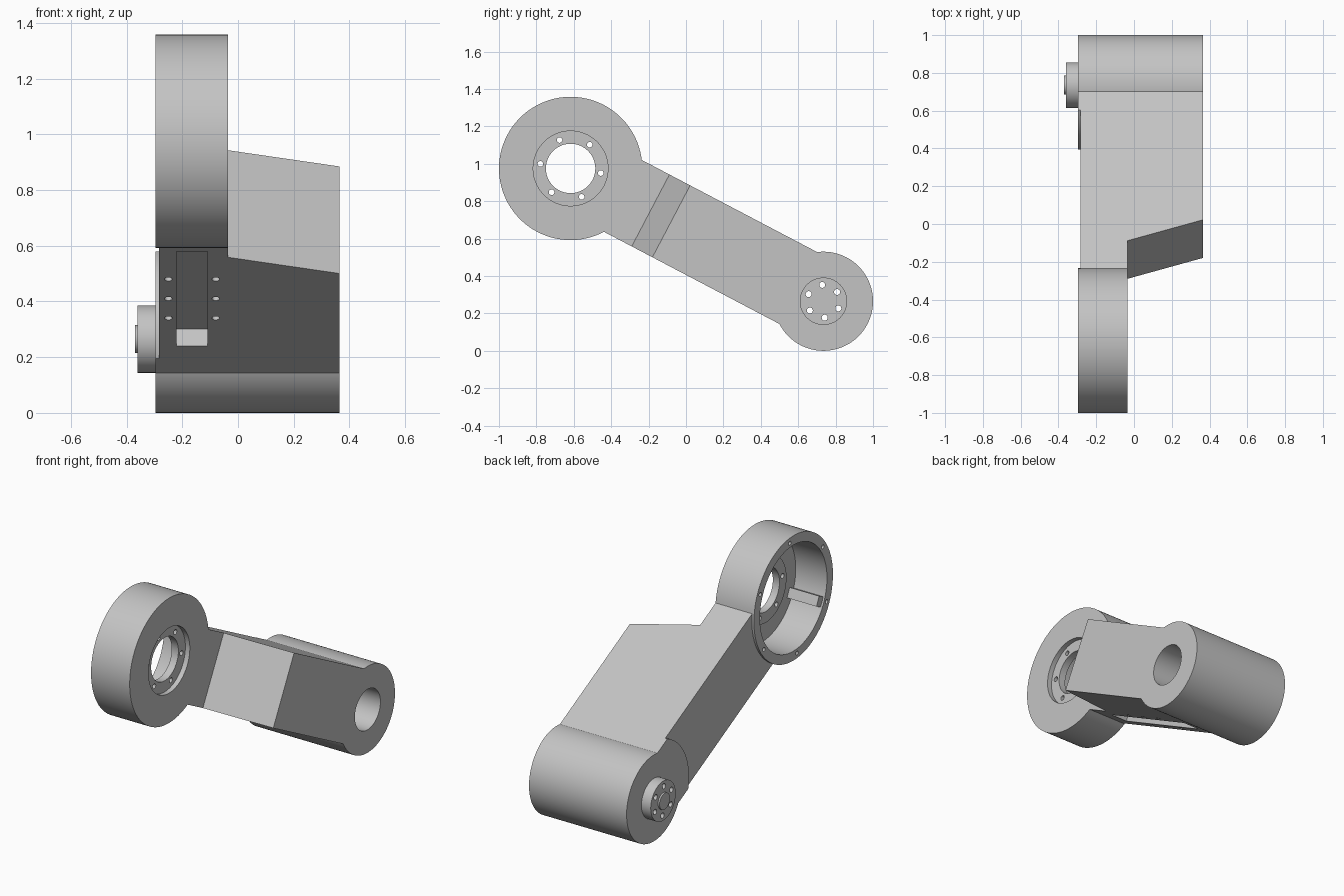
import bpy, bmesh, math
from mathutils import Matrix, Vector

cube = bpy.data.objects.get("Cube")
if cube:
    bpy.data.objects.remove(cube, do_unlink=True)

# Arm frame: u runs hub -> pivot, v is across the arm, w is world x
HUB = Vector((0, -0.617, 0.975))
PIVOT = Vector((0, 0.735, 0.265))
LENGTH = (PIVOT - HUB).length
U = (PIVOT - HUB).normalized()
W = Vector((1, 0, 0))
V = W.cross(U)
FRAME = Matrix.Translation(HUB) @ Matrix((U, V, W)).transposed().to_4x4()
HALF = 0.217          # half height of the arm
LEFT, RIGHT = -0.297, 0.365
INNER = -0.035        # inner face of the hub

metal = bpy.data.materials.new("light grey metal")
metal.use_nodes = True
GREY = (0.55, 0.55, 0.55, 1)
metal.diffuse_color = GREY
metal.node_tree.nodes["Principled BSDF"].inputs["Base Color"].default_value = GREY


def make(name, bm):
    bmesh.ops.recalc_face_normals(bm, faces=bm.faces)
    mesh = bpy.data.meshes.new(name)
    bm.to_mesh(mesh)
    bm.free()
    mesh.materials.append(metal)
    obj = bpy.data.objects.new(name, mesh)
    bpy.context.collection.objects.link(obj)
    return obj


def disc(name, radius, w0, w1, u=0, v=0, sides=96):
    """Cylinder along w."""
    bm = bmesh.new()
    bmesh.ops.create_cone(bm, cap_ends=True, segments=sides, radius1=radius,
                          radius2=radius, depth=w1 - w0,
                          matrix=Matrix.Translation((u, v, (w0 + w1) / 2)))
    return make(name, bm)


def box(name, lo, hi, turn=0):
    bm = bmesh.new()
    lo, hi = Vector(lo), Vector(hi)
    bmesh.ops.create_cube(bm, size=1, matrix=Matrix.Rotation(turn, 4, "Z")
                          @ Matrix.Translation((lo + hi) / 2)
                          @ Matrix.Diagonal((hi - lo).to_4d()))
    return make(name, bm)


def prism(name, profile):
    """Extrude a (u, w) outline through the arm height."""
    bm = bmesh.new()
    face = bm.faces.new([bm.verts.new((u, -HALF, w)) for u, w in profile])
    side = bmesh.ops.extrude_face_region(bm, geom=[face])["geom"]
    bmesh.ops.translate(bm, vec=(0, 2 * HALF, 0),
                        verts=[g for g in side if isinstance(g, bmesh.types.BMVert)])
    return make(name, bm)


def combine(target, tool, operation):
    tool.hide_render = True
    mod = target.modifiers.new("bool", "BOOLEAN")
    mod.operation, mod.solver, mod.object = operation, "EXACT", tool
    bpy.context.view_layer.objects.active = target
    bpy.ops.object.modifier_apply(modifier=mod.name)
    bpy.data.objects.remove(tool, do_unlink=True)


def bolt_circle(target, u, radius, start, hole, w0, w1):
    for i in range(6):
        a = math.radians(start + 60 * i)
        combine(target, disc("bolt_hole", hole, w0, w1, u + radius * math.cos(a),
                             radius * math.sin(a), 20), "DIFFERENCE")


# Arm beam with the slanted shoulder where it widens
body = prism("arm_link", [(0.1, -0.283), (LENGTH, -0.283), (LENGTH, RIGHT),
                          (0.608, RIGHT), (0.483, INNER), (0.1, INNER)])

# Raised round pad on the side of the arm
pad = disc("pad", 0.34, LEFT, -0.2, LENGTH)
combine(pad, box("pad_limit", (0.5, -HALF, -1), (LENGTH, HALF, 1)), "INTERSECT")
combine(body, pad, "UNION")

# Hub and pivot barrel
combine(body, disc("hub", 0.383, LEFT, INNER), "UNION")
combine(body, disc("barrel", 0.265, LEFT, RIGHT, LENGTH), "UNION")

# Hub cavity with its flange and stop rib
combine(body, disc("cavity", 0.325, -0.5, -0.085), "DIFFERENCE")
combine(body, disc("flange", 0.2, -0.11, -0.075), "UNION")
combine(body, box("rib", (0.28, -0.03, -0.285), (0.35, 0.03, -0.075),
                  math.radians(233)), "UNION")
combine(body, disc("recess", 0.2, -0.065, 0.05), "DIFFERENCE")
combine(body, disc("hub_bore", 0.132, -0.5, 0.1), "DIFFERENCE")
bolt_circle(body, 0, 0.163, 79, 0.015, -0.25, 0.05)
bolt_circle(body, 0, 0.352, 52, 0.012, -0.35, -0.25)

# Output boss and nub, blind bore and bolt holes at the pivot
combine(body, disc("boss", 0.121, -0.36, -0.28, LENGTH), "UNION")
combine(body, disc("nub", 0.05, -0.37, -0.34, LENGTH), "UNION")
combine(body, disc("pivot_bore", 0.124, -0.25, 0.5, LENGTH), "DIFFERENCE")
bolt_circle(body, LENGTH, 0.088, 2, 0.016, -0.45, -0.2)

# Cable slot and screw holes on the underside
combine(body, box("slot", (0.436, -0.3, -0.22), (1.168, -HALF + 0.07, -0.11)), "DIFFERENCE")
for u in (0.652, 0.802, 0.952):
    for w in (-0.25, -0.08):
        hole = disc("screw_hole", 0.014, -0.05, 0.05, sides=20)
        hole.data.transform(Matrix.Translation((u, -HALF, w))
                            @ Matrix.Rotation(math.pi / 2, 4, "X"))
        combine(body, hole, "DIFFERENCE")

# Stand the link in place and shade it
body.data.transform(FRAME)
bpy.ops.object.select_all(action="DESELECT")
body.select_set(True)
bpy.context.view_layer.objects.active = body
bpy.ops.object.shade_smooth_by_angle(angle=math.radians(30))
